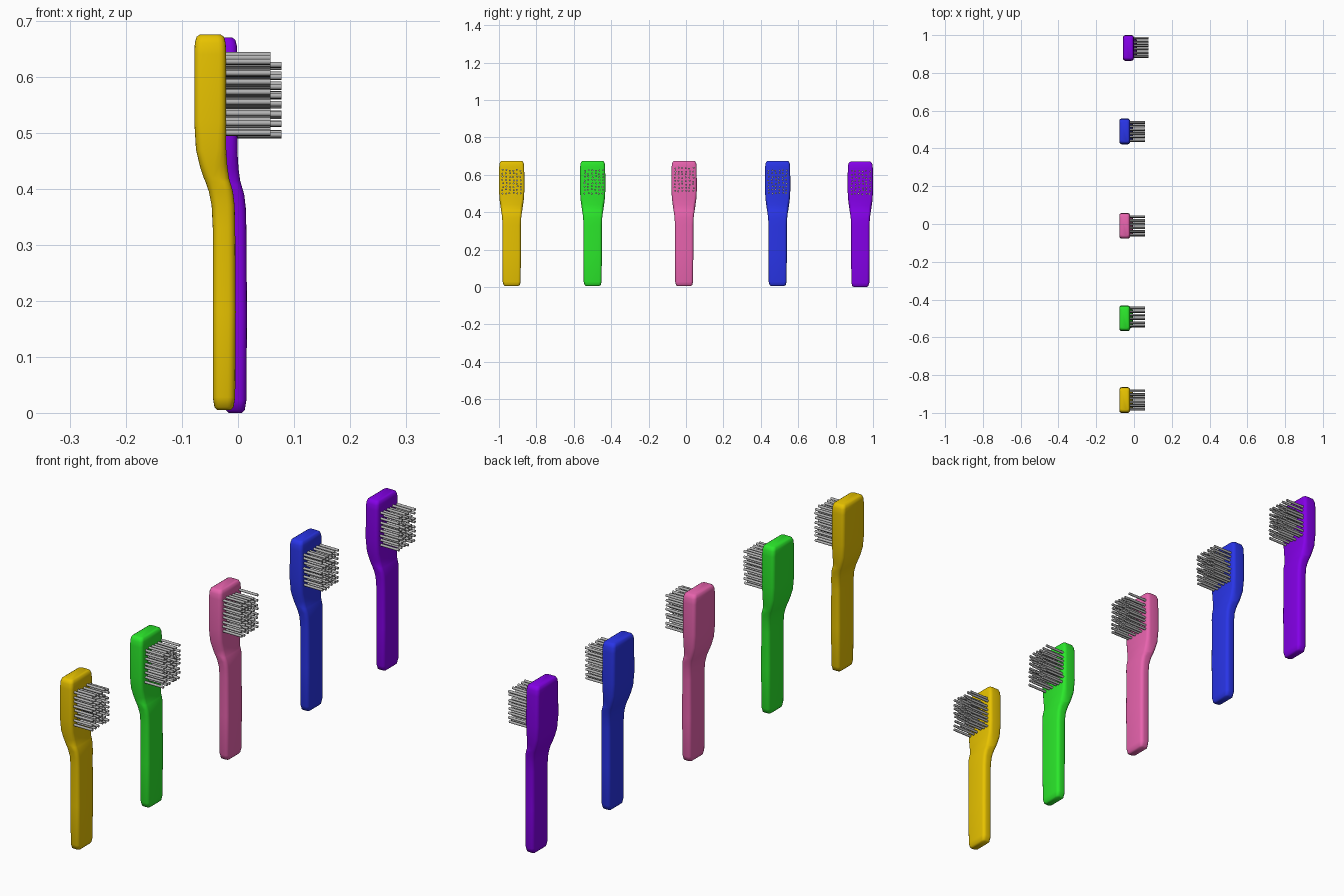
import bpy, bmesh, math, random
from mathutils import Matrix

cube = bpy.data.objects.get("Cube")
if cube:
    bpy.data.objects.remove(cube, do_unlink=True)
random.seed(4)


def material(name, rgb):
    m = bpy.data.materials.new(name)
    m.use_nodes = True
    m.diffuse_color = (*rgb, 1)
    m.node_tree.nodes["Principled BSDF"].inputs["Base Color"].default_value = (*rgb, 1)
    return m


def finish(bm, name, mat, location, angle):
    bmesh.ops.recalc_face_normals(bm, faces=bm.faces[:])
    mesh = bpy.data.meshes.new(name)
    bm.to_mesh(mesh)
    bm.free()
    mesh.materials.append(mat)
    ob = bpy.data.objects.new(name, mesh)
    ob.location = location
    bpy.context.collection.objects.link(ob)
    bpy.ops.object.select_all(action='DESELECT')
    ob.select_set(True)
    bpy.context.view_layer.objects.active = ob
    bpy.ops.object.shade_smooth_by_angle(angle=math.radians(angle))


# Body sections from foot to head: height, back, front, half width,
# corner radius, depth of the front corners (deeper at the neck crease)
SECTIONS = [
    (0.005, -0.037, -0.013, 0.034, 0.008, 0.008),
    (0.010, -0.042, -0.008, 0.043, 0.011, 0.011),
    (0.028, -0.045, -0.005, 0.048, 0.013, 0.013),
    (0.18, -0.045, -0.004, 0.049, 0.013, 0.013),
    (0.33, -0.045, -0.005, 0.049, 0.013, 0.013),
    (0.37, -0.047, -0.006, 0.051, 0.013, 0.013),
    (0.395, -0.052, -0.009, 0.054, 0.013, 0.014),
    (0.412, -0.058, -0.014, 0.057, 0.014, 0.017),
    (0.419, -0.061, -0.016, 0.058, 0.014, 0.029),
    (0.44, -0.068, -0.019, 0.061, 0.014, 0.024),
    (0.47, -0.075, -0.021, 0.065, 0.013, 0.016),
    (0.52, -0.078, -0.021, 0.068, 0.013, 0.013),
    (0.64, -0.078, -0.021, 0.067, 0.013, 0.013),
    (0.66, -0.077, -0.022, 0.065, 0.013, 0.013),
    (0.671, -0.074, -0.025, 0.060, 0.012, 0.012),
    (0.675, -0.068, -0.031, 0.053, 0.010, 0.010),
]


def rounded_ring(bm, z, x0, x1, hw, r, rf, steps=4):
    ring = []
    corners = [(x1 - rf, hw - r, rf), (x0 + r, hw - r, r), (x0 + r, r - hw, r), (x1 - rf, r - hw, rf)]
    for q, (cx, cy, rx) in enumerate(corners):
        for i in range(steps + 1):
            a = math.pi / 2 * (q + i / steps)
            ring.append(bm.verts.new((cx + rx * math.cos(a), cy + r * math.sin(a), z)))
    return ring


def make_body(name, mat, location):
    bm = bmesh.new()
    rings = [rounded_ring(bm, *s) for s in SECTIONS]
    for a, b in zip(rings, rings[1:]):
        for i in range(len(a)):
            j = (i + 1) % len(a)
            bm.faces.new((a[i], a[j], b[j], b[i]))
    bm.faces.new(rings[0])
    bm.faces.new(rings[-1])
    finish(bm, name, mat, location, 60)


# Bristles: a slightly uneven grid of thin rods pointing forward from the head
ROWS, COLS, RADIUS, JITTER = 8, 6, 0.005, 0.003
HEIGHT, WIDTH = 0.122, 0.096


def make_bristles(name, mat, location):
    bm = bmesh.new()
    x0, x1 = -0.03, 0.058
    for r in range(ROWS):
        for c in range(COLS):
            y = WIDTH * (c / (COLS - 1) - 0.5) + random.uniform(-JITTER, JITTER)
            z = HEIGHT * (r / (ROWS - 1) - 0.5) + random.uniform(-JITTER, JITTER)
            place = Matrix.Translation(((x0 + x1) / 2, y, z)) @ Matrix.Rotation(math.pi / 2, 4, 'Y')
            bmesh.ops.create_cone(bm, cap_ends=True, segments=8, radius1=RADIUS,
                                  radius2=RADIUS, depth=x1 - x0, matrix=place)
    finish(bm, name, mat, location, 50)


grey = material("bristle grey", (0.45, 0.45, 0.45))

# Colour, rgb, body position, bristle centre (y, z)
BRUSHES = [
    ("gold", (0.80, 0.54, 0.0), (0, -0.932, 0), (-0.932, 0.563)),
    ("green", (0.024, 0.80, 0.024), (0, -0.499, 0), (-0.493, 0.563)),
    ("pink", (0.80, 0.125, 0.42), (0, -0.010, 0), (-0.010, 0.575)),
    ("blue", (0.022, 0.035, 0.80), (0, 0.490, 0), (0.489, 0.563)),
    ("purple", (0.23, 0.0, 0.80), (0.02, 0.932, -0.005), (0.935, 0.558)),
]
for colour, rgb, pos, (by, bz) in BRUSHES:
    make_body(colour + "_brush_body", material(colour, rgb), pos)
    make_bristles(colour + "_brush_bristles", grey, (pos[0], by, bz))
